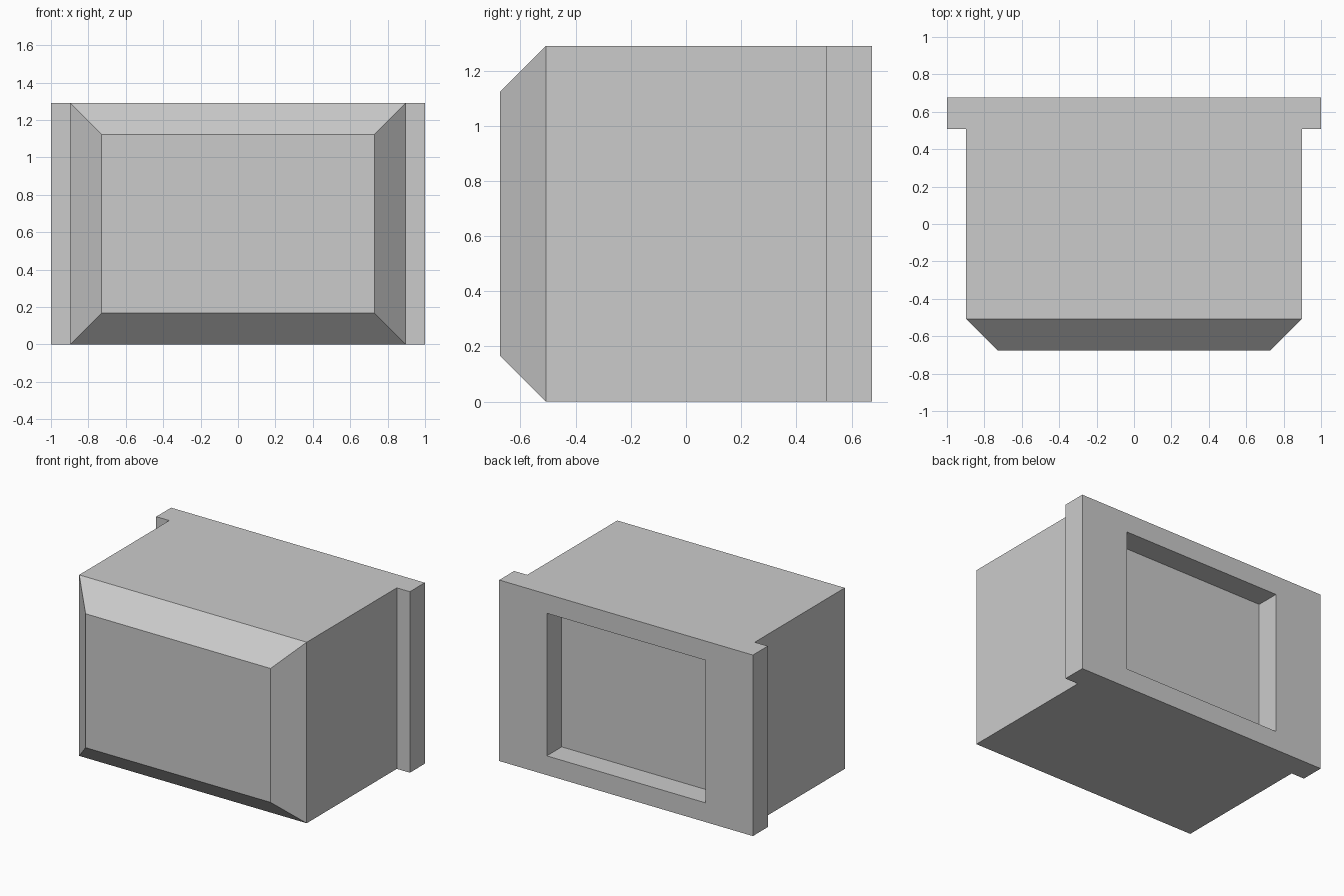
import bpy
import bmesh
from mathutils import Vector

cube = bpy.data.objects.get("Cube")
if cube:
    bpy.data.objects.remove(cube, do_unlink=True)

HEIGHT = 1.29
BODY = 0.897       # half width of the body
DEPTH = 0.675      # half depth overall
STEP = 0.168       # bevel size, flange thickness and recess depth

grey = bpy.data.materials.new("light grey")
grey.use_nodes = True
colour = (0.6, 0.6, 0.6, 1)
grey.diffuse_color = colour
grey.node_tree.nodes["Principled BSDF"].inputs["Base Color"].default_value = colour


def end_face(bm, direction):
    """Face furthest towards the front (-1) or back (1)."""
    faces = [f for f in bm.faces if f.normal.y * direction > 0.9]
    return max(faces, key=lambda f: f.calc_center_median().y * direction)


def extrude_to(bm, face, half_x, half_z, dy):
    """Extrude a rectangular end face, resize it and shift it along y."""
    new = bmesh.ops.extrude_discrete_faces(bm, faces=[face])["faces"][0]
    mid = Vector((0, 0, HEIGHT / 2))
    for v in new.verts:
        v.co.x = half_x if v.co.x > 0 else -half_x
        v.co.z = mid.z + (half_z if v.co.z > mid.z else -half_z)
        v.co.y += dy
    return new


bm = bmesh.new()

# Body with rear flange: T-shaped outline raised to full height
half = [(BODY, STEP - DEPTH), (BODY, DEPTH - STEP), (1, DEPTH - STEP), (1, DEPTH)]
outline = half + [(-x, y) for x, y in reversed(half)]
base = bm.faces.new([bm.verts.new((x, y, 0)) for x, y in outline])
raised = bmesh.ops.extrude_face_region(bm, geom=[base])["geom"]
bmesh.ops.translate(bm, vec=(0, 0, HEIGHT),
                    verts=[g for g in raised if isinstance(g, bmesh.types.BMVert)])
bmesh.ops.recalc_face_normals(bm, faces=bm.faces)
bm.normal_update()

# Bevelled front
extrude_to(bm, end_face(bm, -1), BODY - STEP, HEIGHT / 2 - STEP, -STEP)

# Rectangular recess in the back
rim = extrude_to(bm, end_face(bm, 1), 0.625, 0.508, 0)
extrude_to(bm, rim, 0.625, 0.508, -STEP)

bmesh.ops.recalc_face_normals(bm, faces=bm.faces)
mesh = bpy.data.meshes.new("housing")
bm.to_mesh(mesh)
bm.free()
mesh.materials.append(grey)
housing = bpy.data.objects.new("housing", mesh)
bpy.context.collection.objects.link(housing)
